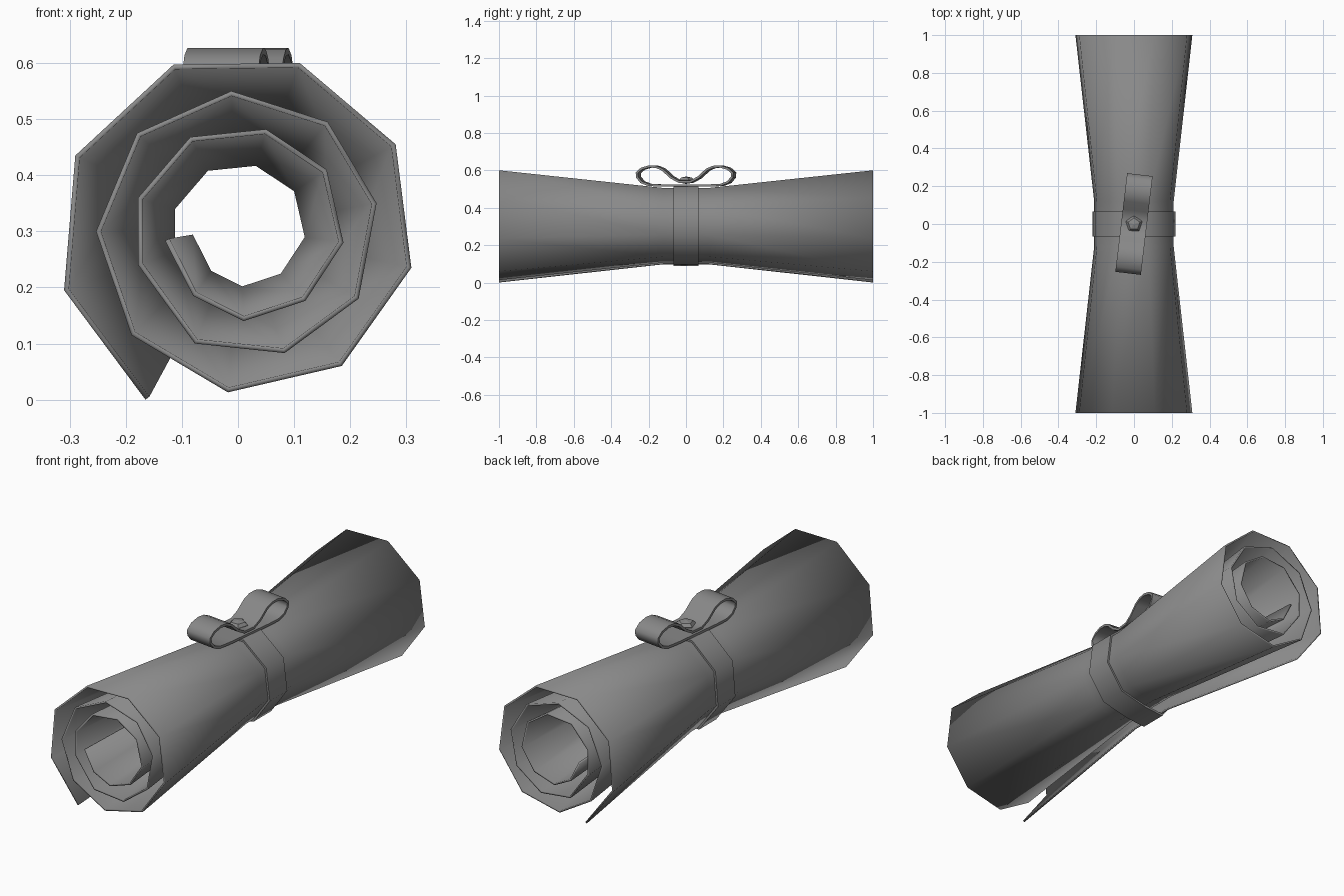
import bpy, math

if "Cube" in bpy.data.objects:
    bpy.data.objects.remove(bpy.data.objects["Cube"])

AXIS_Z = 0.305  # height of the roll's axis

# Dark grey finish shared by paper and ribbon
grey = bpy.data.materials.new("dark_grey")
grey.diffuse_color = (.25, .25, .25, 1)
grey.use_nodes = True
grey.node_tree.nodes["Principled BSDF"].inputs["Base Color"].default_value = grey.diffuse_color


def make(name, verts, faces, thickness, angle):
    mesh = bpy.data.meshes.new(name)
    mesh.from_pydata(verts, [], faces)
    mesh.materials.append(grey)
    obj = bpy.data.objects.new(name, mesh)
    bpy.context.collection.objects.link(obj)
    bpy.ops.object.select_all(action='DESELECT')
    bpy.context.view_layer.objects.active = obj
    obj.select_set(True)
    mod = obj.modifiers.new("thickness", 'SOLIDIFY')
    mod.thickness = thickness
    mod.offset = -1
    bpy.ops.object.modifier_apply(modifier=mod.name)
    bpy.ops.object.shade_smooth_by_angle(angle=math.radians(angle))
    return obj


def loft(rings, closed):
    """Join equally long rows of points with quads."""
    n = len(rings[0])
    verts = [v for ring in rings for v in ring]
    faces = []
    for r in range(len(rings) - 1):
        for i in range(n if closed else n - 1):
            j = (i + 1) % n
            faces.append((r * n + i, r * n + j, (r + 1) * n + j, (r + 1) * n + i))
    return verts, faces


# Spiral section of the sheet, from loose outer edge to inner edge (x, z)
spiral = [(-.165, .0), (-.31, .195), (-.29, .435), (-.115, .597), (.11, .60),
          (.281, .455), (.309, .235), (.185, .06), (-.018, .013), (-.19, .115),
          (-.253, .30), (-.18, .475), (-.012, .55), (.16, .495), (.247, .35),
          (.215, .18), (.083, .083), (-.077, .10), (-.178, .24), (-.178, .36),
          (-.085, .468), (.05, .482), (.158, .41), (.188, .28), (.12, .176),
          (.01, .14), (-.08, .185), (-.13, .283)]


def section(points, y, s):
    return [(x * s, y, AXIS_Z + (z - AXIS_Z) * s) for x, z in points]


# Paper roll, pinched at the waist; soft normals wrap over the thin rims
stations = [(-1, 1), (-.12, .68), (.12, .68), (1, 1)]
make("paper_roll", *loft([section(spiral, y, s) for y, s in stations], False),
     thickness=0.009, angle=180)

# Ribbon band around the waist, following the outer turn
make("ribbon_band", *loft([section(spiral[:9], y, .71) for y in (-.067, .067)], True),
     thickness=0.012, angle=60)

# Bow: closed two-loop ribbon, half profile (y, z) mirrored
half = [(.03, .545), (.07, .567), (.115, .608), (.15, .624), (.19, .627),
        (.235, .614), (.263, .588), (.26, .56), (.237, .532), (.195, .516),
        (.13, .513), (.05, .513)]
profile = half + [(-y, z) for y, z in reversed(half)]
bow = make("ribbon_bow", *loft([[(x, y, z) for y, z in profile] for x in (.068, -.068)], True),
           thickness=0.012, angle=60)
bow.rotation_euler.z = math.radians(-6.8)

# Five-sided flattened knot
bpy.ops.mesh.primitive_uv_sphere_add(segments=5, ring_count=4, radius=1,
                                     location=(0, 0, .547))
knot = bpy.context.object
knot.name = "ribbon_knot"
knot.scale = (.046, .046, .02)
knot.data.materials.append(grey)
